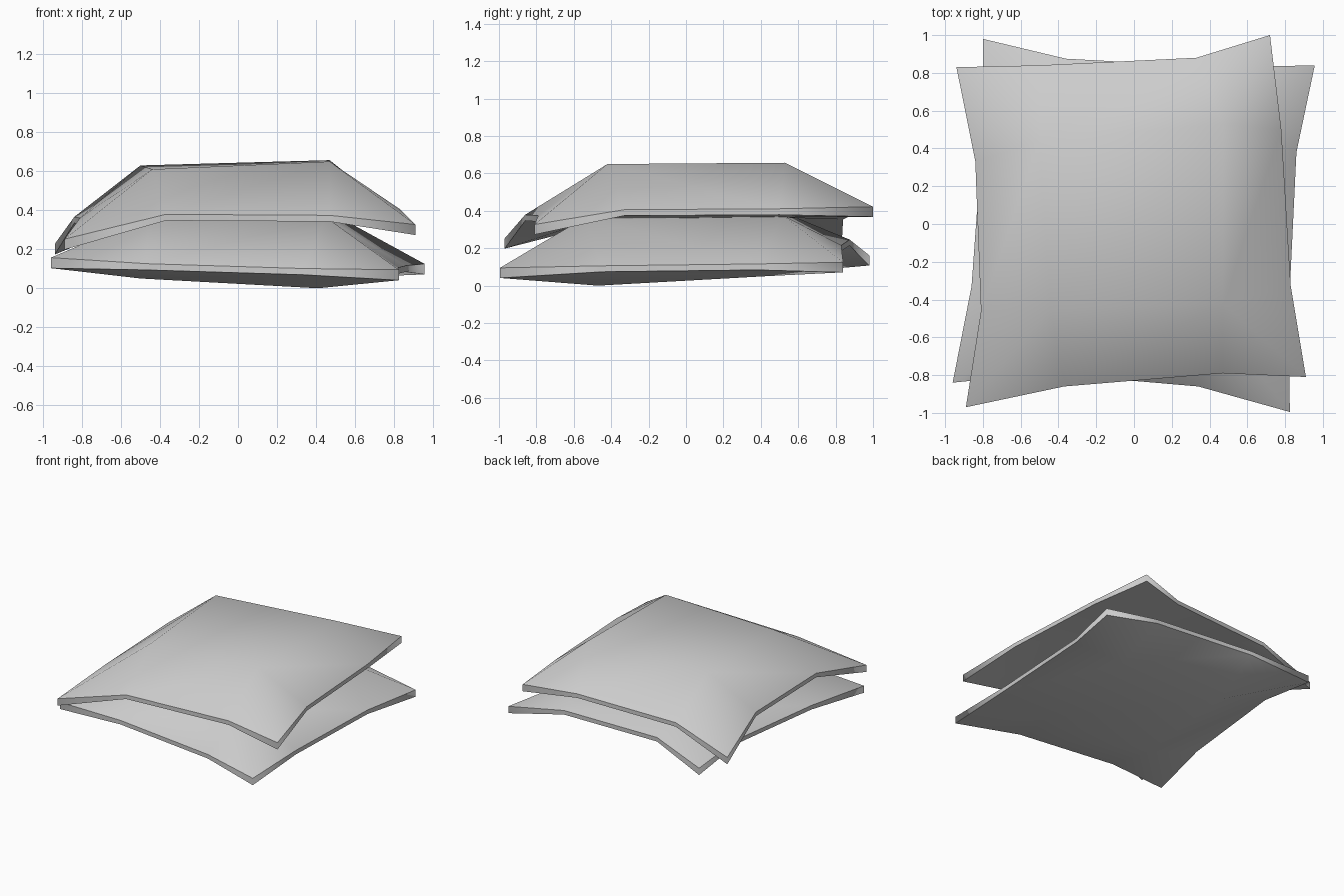
import bpy
import bmesh
from mathutils import Vector

cube = bpy.data.objects.get("Cube")
if cube:
    bpy.data.objects.remove(cube, do_unlink=True)

# Plain fabric shared by both cushions
fabric = bpy.data.materials.new("light grey fabric")
fabric.use_nodes = True
fabric_colour = (0.6, 0.6, 0.6, 1)
fabric.diffuse_color = fabric_colour
shader = next(n for n in fabric.node_tree.nodes if n.type == 'BSDF_PRINCIPLED')
shader.inputs["Base Color"].default_value = fabric_colour
shader.inputs["Roughness"].default_value = 0.8


def grid_of(rim, inner):
    """Arrange twelve rim points and four inner points as a four by four grid."""
    return [
        [rim[0], rim[1], rim[2], rim[3]],
        [rim[11], inner[0], inner[1], rim[4]],
        [rim[10], inner[3], inner[2], rim[5]],
        [rim[9], rim[8], rim[7], rim[6]],
    ]


def add_panel(mesh, grid, facing_up):
    """Fill a grid of points, with a ridge from each corner to the middle."""
    for row in range(3):
        for col in range(3):
            a, b = grid[row][col], grid[row][col + 1]
            c, d = grid[row + 1][col + 1], grid[row + 1][col]
            if row == 1 or col == 1:
                pieces = [[a, b, c, d]]
            elif row == col:
                pieces = [[a, b, c], [a, c, d]]
            else:
                pieces = [[a, b, d], [b, c, d]]
            for piece in pieces:
                mesh.faces.new(piece if facing_up else piece[::-1])


def make_cushion(name, rim, puffed_top, sagging_bottom):
    """Two puffed fabric panels joined by a narrow edge band.

    The rim runs counter-clockwise from the front corner at low x;
    every third rim point is a pointed corner.
    """
    mesh = bmesh.new()
    upper_rim, lower_rim = [], []
    for index, point in enumerate(rim):
        half_band = Vector((0, 0, 0.027 if index % 3 == 0 else 0.016))
        upper_rim.append(mesh.verts.new(Vector(point) + half_band))
        lower_rim.append(mesh.verts.new(Vector(point) - half_band))
    top_inner = [mesh.verts.new(p) for p in puffed_top]
    bottom_inner = [mesh.verts.new(p) for p in sagging_bottom]

    # Fabric panels
    add_panel(mesh, grid_of(upper_rim, top_inner), True)
    add_panel(mesh, grid_of(lower_rim, bottom_inner), False)

    # Edge band, with a crisp seam against both panels
    count = len(rim)
    for index in range(count):
        after = (index + 1) % count
        mesh.faces.new([lower_rim[index], lower_rim[after],
                        upper_rim[after], upper_rim[index]])
        for loop in (upper_rim, lower_rim):
            mesh.edges.get((loop[index], loop[after])).smooth = False

    for face in mesh.faces:
        face.smooth = True
    data = bpy.data.meshes.new(name)
    mesh.to_mesh(data)
    mesh.free()
    data.materials.append(fabric)
    cushion = bpy.data.objects.new(name, data)
    bpy.context.collection.objects.link(cushion)
    return cushion


# Lower cushion, twisted slightly and higher at the back
make_cushion(
    "lower_cushion",
    rim=[(-.96, -.84, .13), (-.47, -.79, .11), (.34, -.86, .085),
         (.825, -.995, .068), (.82, -.45, .09), (.86, .38, .1),
         (.957, .84, .098), (.48, .83, .2), (-.36, .875, .23),
         (-.8, .98, .135), (-.8, .5, .19), (-.86, -.33, .155)],
    puffed_top=[(-.46, -.54, .37), (.45, -.54, .365),
                (.5, .52, .375), (-.46, .55, .38)],
    sagging_bottom=[(-.5, -.43, .05), (.41, -.47, 0),
                    (.46, .42, .05), (-.42, .46, .06)],
)

# Upper cushion, twisted the other way
make_cushion(
    "upper_cushion",
    rim=[(-.89, -.97, .225), (-.37, -.86, .363), (.47, -.79, .358),
         (.91, -.81, .3), (.83, -.33, .39), (.78, .5, .395),
         (.72, 1, .395), (.33, .88, .39), (-.5, .84, .37),
         (-.94, .83, .2), (-.84, .33, .35), (-.81, -.46, .345)],
    puffed_top=[(-.44, -.45, .61), (.47, -.42, .65),
                (.47, .53, .657), (-.5, .44, .63)],
    sagging_bottom=[(-.42, -.45, .365), (.46, -.42, .355),
                    (.42, .48, .365), (-.47, .43, .375)],
)
